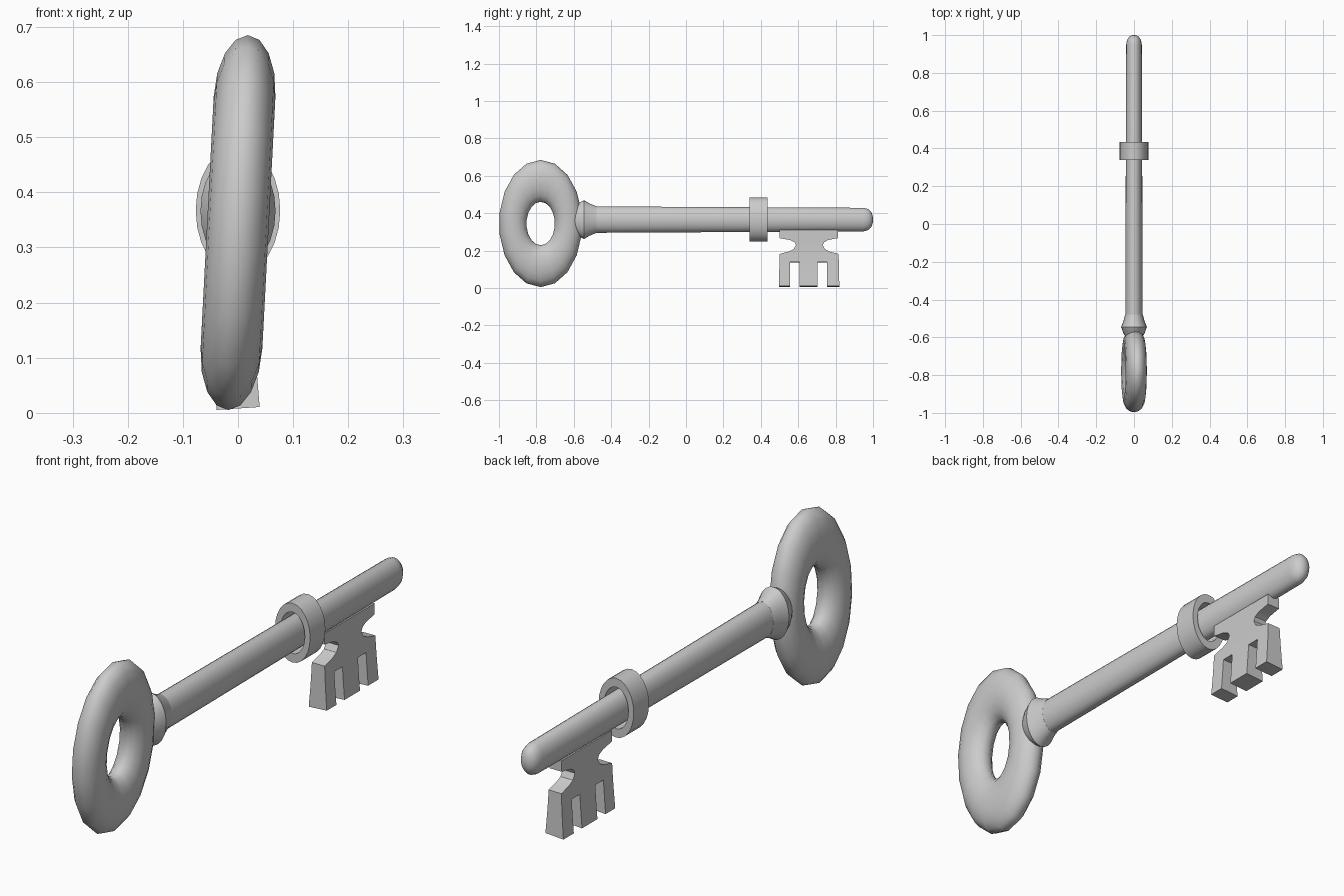
import bpy, bmesh, math

if "Cube" in bpy.data.objects:
    bpy.data.objects.remove(bpy.data.objects["Cube"])

RATIO = 0.655  # the key is squashed across its round sections


def finish(name, bm, angle=40):
    bmesh.ops.recalc_face_normals(bm, faces=bm.faces[:])
    mesh = bpy.data.meshes.new(name)
    bm.to_mesh(mesh)
    bm.free()
    obj = bpy.data.objects.new(name, mesh)
    bpy.context.collection.objects.link(obj)
    bpy.ops.object.select_all(action='DESELECT')
    obj.select_set(True)
    bpy.context.view_layer.objects.active = obj
    bpy.ops.object.shade_smooth_by_angle(angle=math.radians(angle))
    return obj


def lathe(name, profile, z, closed=False, sides=24):
    """Turn (y, radius) points around the long axis, with an oval section."""
    bm = bmesh.new()
    rings = [[bm.verts.new((RATIO * r * math.sin(a), y, z + r * math.cos(a)))
              for a in (2 * math.pi * i / sides for i in range(sides))]
             for y, r in profile]
    pairs = list(zip(rings, rings[1:]))
    if closed:
        pairs.append((rings[-1], rings[0]))
    else:
        bm.faces.new(rings[0])
        bm.faces.new(rings[-1])
    for a, b in pairs:
        for i in range(sides):
            j = (i + 1) % sides
            bm.faces.new((a[i], a[j], b[j], b[i]))
    return finish(name, bm)


# Oval bow ring, leaning slightly to one side
bm = bmesh.new()
MAJOR, MINOR, N, M = 0.228, 0.112, 18, 16
loops = []
for i in range(N):
    a = 2 * math.pi * i / N
    loop = []
    for j in range(M):
        b = 2 * math.pi * j / M
        r = MAJOR + MINOR * math.cos(b)
        z = r * math.cos(a)
        loop.append(bm.verts.new((0.056 * math.sin(b) + 0.052 * z,
                                  -0.777 + RATIO * r * math.sin(a), 0.345 + z)))
    loops.append(loop)
for i in range(N):
    p, q = loops[i], loops[(i + 1) % N]
    for j in range(M):
        k = (j + 1) % M
        bm.faces.new((p[j], p[k], q[k], q[j]))
finish("bow_ring", bm, 60)

# Shaft with slight taper and rounded tip
lathe("shaft", [(-0.56, 0.071), (0.95, 0.063), (0.975, 0.056),
                (0.991, 0.04), (0.998, 0.021), (1.0, 0.004)], 0.366)

# Flared neck where the shaft meets the bow
lathe("neck", [(-0.6, 0.068), (-0.575, 0.088), (-0.545, 0.104),
               (-0.515, 0.086), (-0.478, 0.071)], 0.366)

# Collar tube around the shaft
lathe("collar", [(0.34, 0.117), (0.435, 0.117), (0.435, 0.082), (0.34, 0.082)],
      0.367, closed=True)

# Bit: toothed plate, thicker towards the teeth
outline = [(0.50, 0.31), (0.50, 0.267), (0.555, 0.257), (0.58, 0.245),
           (0.588, 0.23), (0.575, 0.207), (0.55, 0.195), (0.50, 0.182),
           (0.497, 0.008), (0.557, 0.008), (0.557, 0.138), (0.608, 0.138),
           (0.608, 0.008), (0.704, 0.008), (0.704, 0.138), (0.755, 0.138),
           (0.755, 0.008), (0.82, 0.008), (0.816, 0.182), (0.767, 0.195),
           (0.743, 0.207), (0.731, 0.23), (0.738, 0.245), (0.76, 0.257),
           (0.813, 0.267), (0.813, 0.31)]
bm = bmesh.new()
bm.faces.new([bm.verts.new((-1, y, z)) for y, z in outline])
for z in (0.05, 0.09, 0.137, 0.18, 0.23):
    bmesh.ops.bisect_plane(bm, geom=bm.verts[:] + bm.edges[:] + bm.faces[:],
                           plane_co=(0, 0, z), plane_no=(0, 0, 1))
ext = bmesh.ops.extrude_face_region(bm, geom=bm.faces[:])
for v in ext["geom"]:
    if isinstance(v, bmesh.types.BMVert):
        v.co.x = 1
for v in bm.verts:
    flare = max(0.0, 1 - v.co.z / 0.22)
    half = 0.027 + 0.013 * flare ** 1.5
    v.co.x *= half
    v.co.z += 0.07 * v.co.x * flare
finish("bit", bm, 30)
